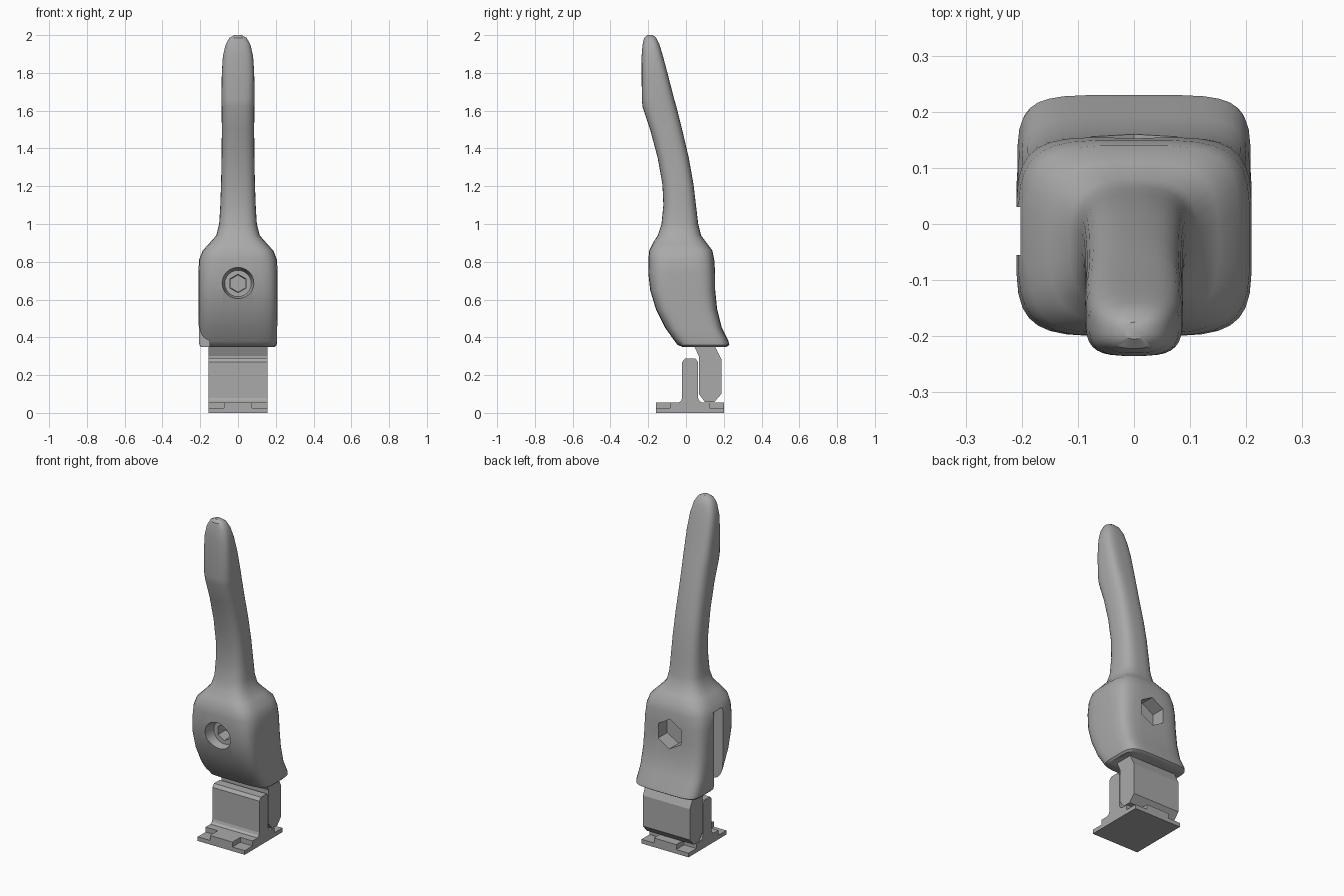
import bpy, bmesh, math
from mathutils import Matrix

cube = bpy.data.objects.get("Cube")
if cube:
    bpy.data.objects.remove(cube, do_unlink=True)

grey = bpy.data.materials.new("mid_grey")
grey.use_nodes = True
grey.diffuse_color = (0.4, 0.4, 0.4, 1)
grey.node_tree.nodes["Principled BSDF"].inputs["Base Color"].default_value = (0.4, 0.4, 0.4, 1)


def make_object(name, bm):
    bmesh.ops.recalc_face_normals(bm, faces=bm.faces)
    mesh = bpy.data.meshes.new(name)
    bm.to_mesh(mesh)
    bm.free()
    mesh.materials.append(grey)
    obj = bpy.data.objects.new(name, mesh)
    bpy.context.collection.objects.link(obj)
    return obj


def box(name, x, y, z):
    bm = bmesh.new()
    bmesh.ops.create_cube(bm, size=1)
    for v in bm.verts:
        v.co = [lo + (c + 0.5) * (hi - lo) for c, (lo, hi) in zip(v.co, (x, y, z))]
    return make_object(name, bm)


def drill(name, sides, r_front, r_back, y0, y1, z, turn=0.0):
    """Prism or cone along y, used to sink a hole."""
    bm = bmesh.new()
    bmesh.ops.create_cone(bm, cap_ends=True, segments=sides, radius1=r_front,
                          radius2=r_back, depth=y1 - y0)
    place = (Matrix.Translation((0, (y0 + y1) / 2, z))
             @ Matrix.Rotation(-math.pi / 2, 4, 'X') @ Matrix.Rotation(turn, 4, 'Z'))
    bm.transform(place)
    return make_object(name, bm)


def extrude_side(name, outline, half):
    """Side outline of (y, z) points carried across x."""
    bm = bmesh.new()
    rings = [[bm.verts.new((x, y, z)) for y, z in outline] for x in (-half, half)]
    n = len(outline)
    for ring in rings:
        bm.faces.new(ring)
    for i in range(n):
        j = (i + 1) % n
        bm.faces.new((rings[0][i], rings[0][j], rings[1][j], rings[1][i]))
    return make_object(name, bm)


def cut(obj, cutters):
    for c in cutters:
        m = obj.modifiers.new("cut", 'BOOLEAN')
        m.operation, m.solver, m.object = 'DIFFERENCE', 'EXACT', c
    bpy.context.view_layer.objects.active = obj
    for m in list(obj.modifiers):
        bpy.ops.object.modifier_apply(modifier=m.name)
    for c in cutters:
        bpy.data.objects.remove(c, do_unlink=True)


# Grip and body: one loft of rounded sections (z, front y, back y, half width, squareness)
SECTIONS = [
    (0.35, -0.02, 0.215, 0.195, 5), (0.36, -0.045, 0.23, 0.205, 5),
    (0.38, -0.06, 0.225, 0.208, 5), (0.45, -0.11, 0.19, 0.208, 5),
    (0.55, -0.16, 0.165, 0.21, 5), (0.65, -0.19, 0.155, 0.21, 5),
    (0.74, -0.2, 0.155, 0.21, 4.5), (0.81, -0.2, 0.15, 0.207, 4),
    (0.86, -0.195, 0.14, 0.187, 4), (0.9, -0.175, 0.11, 0.15, 3.4),
    (0.94, -0.15, 0.08, 0.115, 3), (1.0, -0.13, 0.065, 0.1, 3),
    (1.1, -0.12, 0.053, 0.094, 3), (1.21, -0.125, 0.04, 0.09, 3),
    (1.35, -0.15, 0.015, 0.087, 3), (1.5, -0.19, -0.02, 0.086, 3),
    (1.62, -0.23, -0.05, 0.087, 3.2), (1.66, -0.234, -0.062, 0.088, 3.4),
    (1.8, -0.235, -0.098, 0.086, 3.4), (1.89, -0.235, -0.122, 0.08, 3),
    (1.95, -0.23, -0.14, 0.066, 2.8), (1.985, -0.222, -0.157, 0.046, 2.5),
    (2.0, -0.205, -0.175, 0.02, 2),
]
SIDES = 32
bm = bmesh.new()
rings = []
for z, front, back, half, power in SECTIONS:
    ring = []
    for i in range(SIDES):
        a = 2 * math.pi * (i + 0.5) / SIDES
        c, s = math.cos(a), math.sin(a)
        x = math.copysign(abs(c) ** (2 / power), c) * half
        y = (front + back) / 2 + math.copysign(abs(s) ** (2 / power), s) * (back - front) / 2
        ring.append(bm.verts.new((x, y, z)))
    rings.append(ring)
for low, high in zip(rings, rings[1:]):
    for i in range(SIDES):
        j = (i + 1) % SIDES
        bm.faces.new((low[i], low[j], high[j], high[i]))
bm.faces.new(rings[0][::-1])
bm.faces.new(rings[-1])
handle = make_object("handle", bm)

# Round front recess with a hex socket, hex pocket at the back, slot in the right side
HOLE_Z = 0.685
cut(handle, [
    drill("front_recess", 24, 0.09, 0.07, -0.22, -0.13, HOLE_Z),
    drill("front_socket", 6, 0.05, 0.045, -0.15, -0.06, HOLE_Z),
    drill("back_pocket", 6, 0.088, 0.088, 0.07, 0.3, HOLE_Z, math.pi / 6 * 0),
    box("side_slot", (-0.3, -0.15), (-0.055, 0.03), (0.3, 0.82)),
])
bpy.ops.object.select_all(action='DESELECT')
handle.select_set(True)
bpy.context.view_layer.objects.active = handle
bpy.ops.object.shade_smooth_by_angle(angle=math.radians(35))

# Base plate with four screw notches
HALF = 0.157
plate = box("base_plate", (-HALF, HALF), (-0.16, 0.2), (0, 0.055))
notches = []
for side in (-1, 1):
    xs = sorted((side * 0.075, side * 0.2))
    for y0, y1 in ((-0.2, -0.085), (0.125, 0.25)):
        notches.append(box("notch", xs, (y0, y1), (0.025, 0.1)))
cut(plate, notches)

# Upright fixed post with flared foot and chamfered top
extrude_side("fixed_post", [
    (-0.045, 0.05), (-0.025, 0.065), (-0.02, 0.08), (-0.02, 0.27), (-0.005, 0.288),
    (0.05, 0.288), (0.063, 0.27), (0.063, 0.08), (0.07, 0.065), (0.09, 0.05)], HALF)

# Moving block hanging from the handle behind the post
extrude_side("moving_block", [
    (0.068, 0.1), (0.1, 0.058), (0.15, 0.058), (0.187, 0.1), (0.187, 0.285),
    (0.15, 0.36), (0.04, 0.36), (0.068, 0.3)], HALF)
